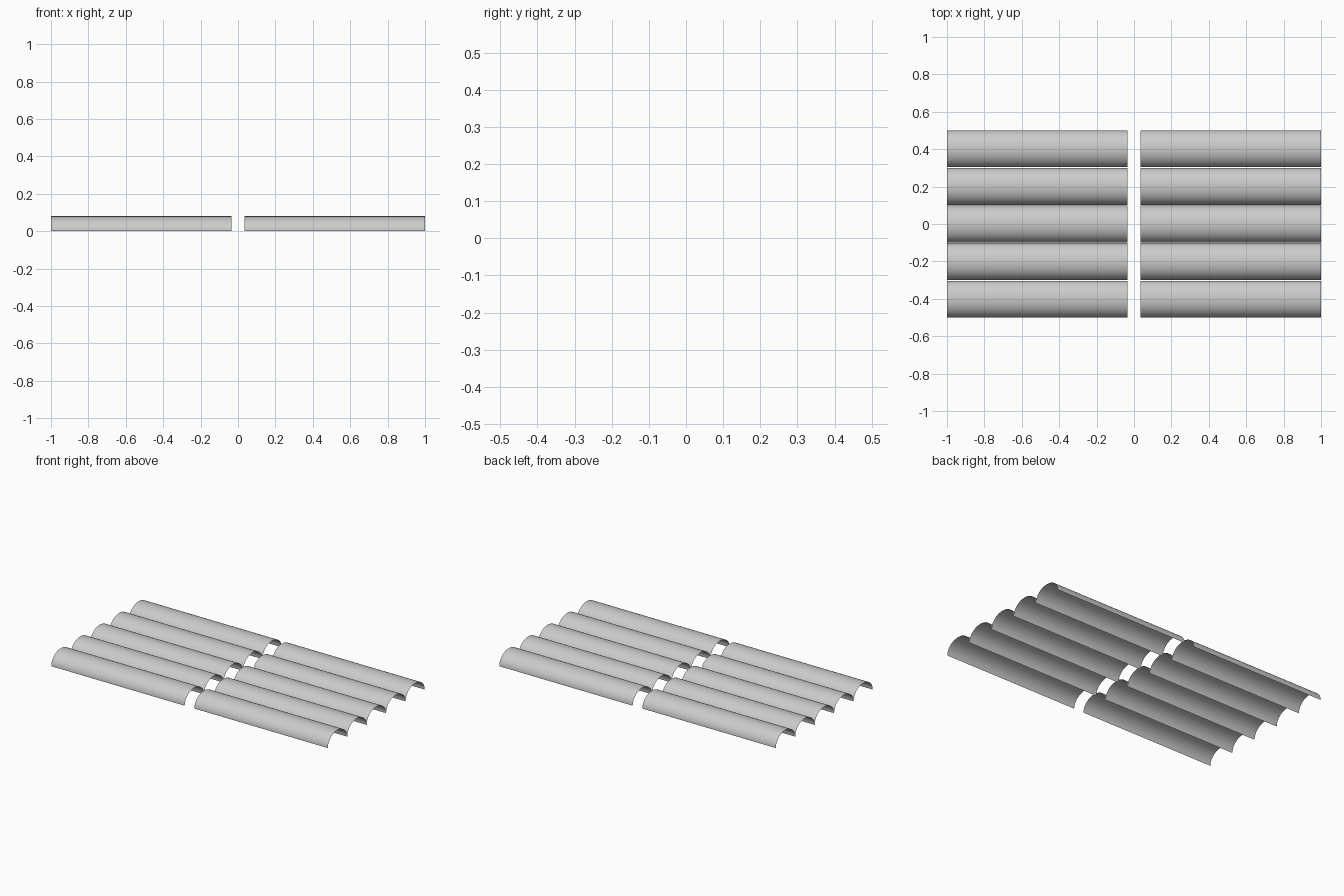
import bpy, math

if "Cube" in bpy.data.objects:
    bpy.data.objects.remove(bpy.data.objects["Cube"])

HALF_W, HEIGHT = 0.0985, 0.08   # arch half width and rise
PITCH = 0.201                   # spacing between arches
X_IN, X_OUT = 0.035, 1.0        # extent of each panel along x
SEGS = 32


def arch(name, x0, x1, yc):
    """Thin open half-elliptical sheet running along x."""
    verts = []
    for i in range(SEGS + 1):
        a = math.pi * i / SEGS
        y, z = yc + HALF_W * math.cos(a), HEIGHT * math.sin(a)
        verts += [(x0, y, z), (x1, y, z)]
    faces = [(2 * i, 2 * i + 1, 2 * i + 3, 2 * i + 2) for i in range(SEGS)]
    mesh = bpy.data.meshes.new(name)
    mesh.from_pydata(verts, [], faces)
    mesh.shade_smooth()
    obj = bpy.data.objects.new(name, mesh)
    bpy.context.collection.objects.link(obj)


# Two rows of five arched strips with a gap down the middle
for side, x0, x1 in (("left", -X_OUT, -X_IN), ("right", X_IN, X_OUT)):
    for n in range(5):
        arch(f"{side}_arched_strip_{n + 1}", x0, x1, (n - 2) * PITCH)
